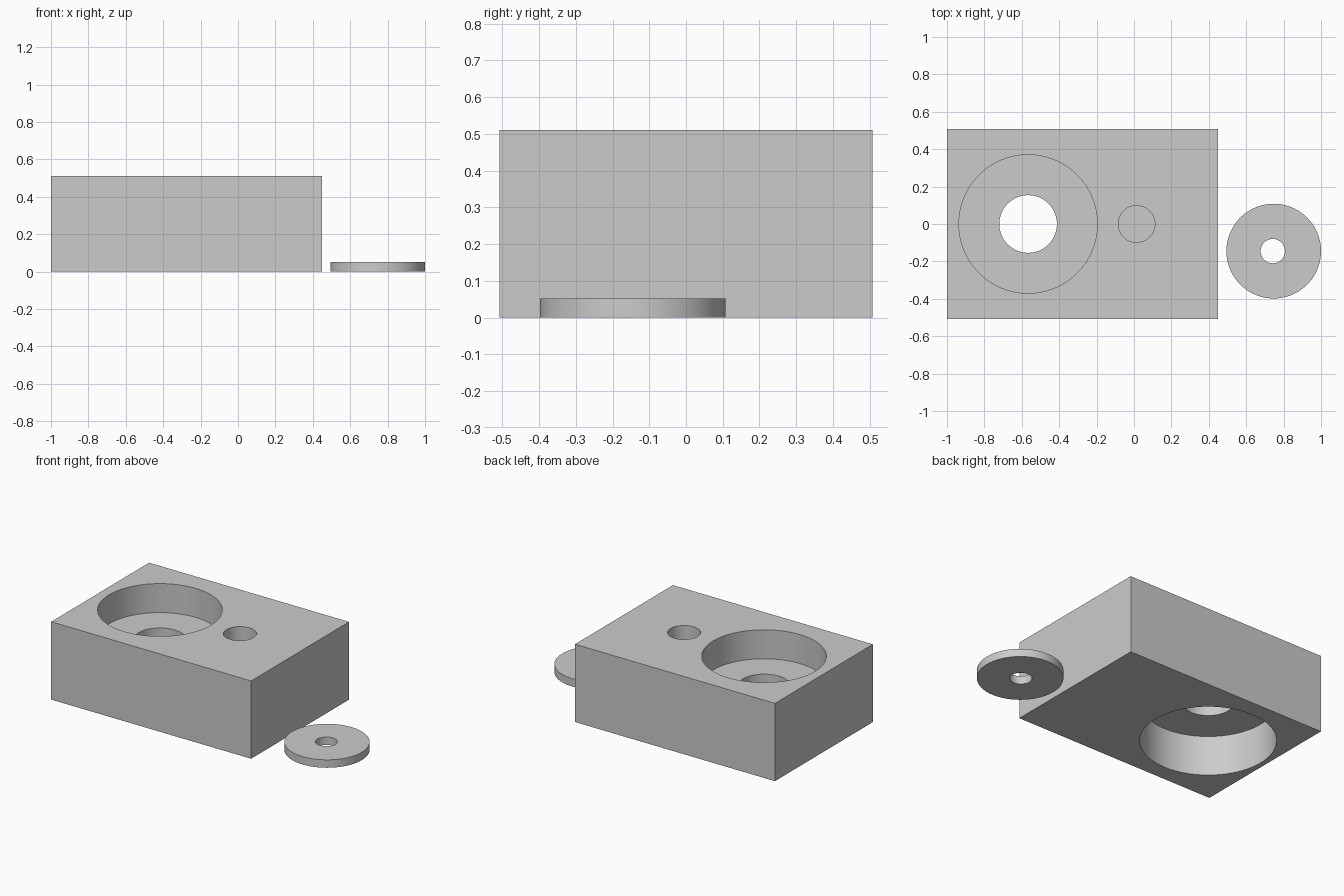
import bpy

default = bpy.data.objects.get("Cube")
if default:
    bpy.data.objects.remove(default, do_unlink=True)

# Single plain grey
grey = bpy.data.materials.new("plain grey")
grey.use_nodes = True
colour = (0.6, 0.6, 0.6, 1)
grey.diffuse_color = colour
grey.node_tree.nodes["Principled BSDF"].inputs["Base Color"].default_value = colour


def cylinder(name, x, y, radius, z0, z1):
    bpy.ops.mesh.primitive_cylinder_add(vertices=128, radius=radius, depth=z1 - z0,
                                        location=(x, y, (z0 + z1) / 2))
    obj = bpy.context.object
    obj.name = name
    obj.data.materials.append(grey)
    return obj


def select_only(obj):
    bpy.ops.object.select_all(action="DESELECT")
    obj.select_set(True)
    bpy.context.view_layer.objects.active = obj


def drill(body, x, y, radius, z0, z1):
    cutter = cylinder("cutter", x, y, radius, z0, z1)
    cutter.hide_render = True
    select_only(body)
    mod = body.modifiers.new("hole", "BOOLEAN")
    mod.operation = "DIFFERENCE"
    mod.solver = "EXACT"
    mod.object = cutter
    bpy.ops.object.modifier_apply(modifier=mod.name)
    bpy.data.objects.remove(cutter, do_unlink=True)


def finish(body):
    select_only(body)
    bpy.ops.object.shade_smooth_by_angle()


# Rectangular block
HEIGHT = 0.51
bpy.ops.mesh.primitive_cube_add(size=1, location=(-0.275, 0, HEIGHT / 2))
block = bpy.context.object
block.name = "block"
block.scale = (1.45, 1.014, HEIGHT)
bpy.ops.object.transform_apply(location=False, rotation=False, scale=True)
block.data.materials.append(grey)

# Round pockets above and below, the bore joining them, and the small blind hole
BORE_X = -0.566
drill(block, BORE_X, 0, 0.37, HEIGHT - 0.19, HEIGHT + 0.1)
drill(block, BORE_X, 0, 0.4, -0.1, 0.26)
drill(block, BORE_X, 0, 0.154, -0.2, HEIGHT + 0.2)
drill(block, 0.014, 0, 0.098, 0.2, HEIGHT + 0.1)
finish(block)

# Loose washer beside the block
washer = cylinder("washer", 0.747, -0.145, 0.253, 0, 0.052)
drill(washer, 0.742, -0.145, 0.065, -0.1, 0.2)
finish(washer)
